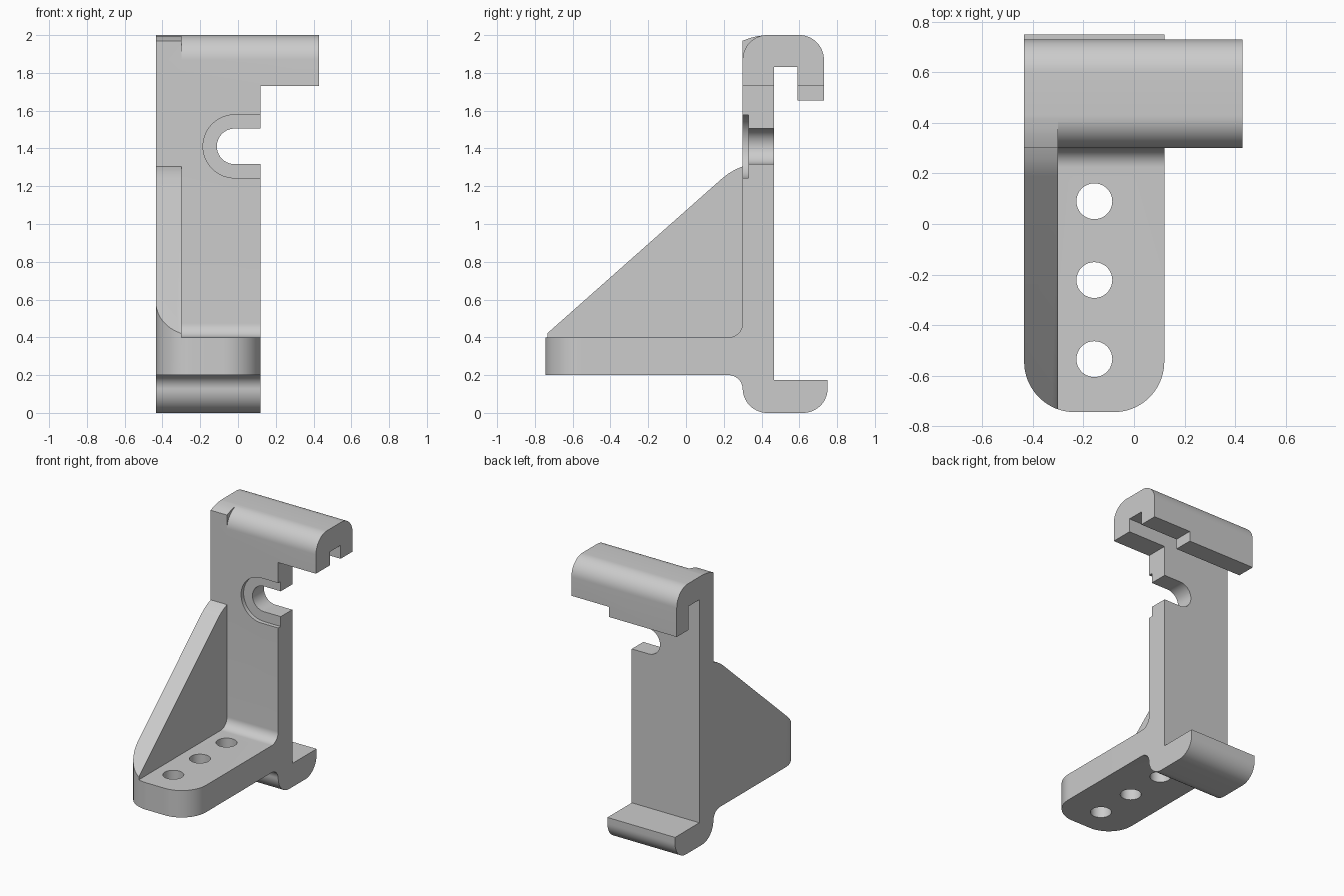
import bpy, bmesh
from math import cos, sin, radians
from mathutils import Vector

cube = bpy.data.objects.get("Cube")
if cube:
    bpy.data.objects.remove(cube, do_unlink=True)

grey = bpy.data.materials.new("plain grey")
grey.use_nodes = True
colour = (0.6, 0.6, 0.6, 1)
grey.diffuse_color = colour
grey.node_tree.nodes["Principled BSDF"].inputs["Base Color"].default_value = colour


def arc(cx, cy, r, a0, a1, n=14):
    """Points on a circle from angle a0 to a1 in degrees."""
    angles = [radians(a0 + (a1 - a0) * i / n) for i in range(n + 1)]
    return [(cx + r * cos(a), cy + r * sin(a)) for a in angles]


def prism(name, outline, axis, lo, hi):
    """Extrude a 2D outline along an axis; the outline uses the other two axes."""
    def place(u, v, w):
        return {"x": (w, u, v), "y": (u, w, v), "z": (u, v, w)}[axis]
    bm = bmesh.new()
    face = bm.faces.new([bm.verts.new(place(u, v, lo)) for u, v in outline])
    ext = bmesh.ops.extrude_face_region(bm, geom=[face])
    top = [g for g in ext["geom"] if isinstance(g, bmesh.types.BMVert)]
    bmesh.ops.translate(bm, verts=top, vec=Vector(place(0, 0, hi - lo)))
    bmesh.ops.recalc_face_normals(bm, faces=bm.faces)
    mesh = bpy.data.meshes.new(name)
    bm.to_mesh(mesh)
    bm.free()
    mesh.materials.append(grey)
    obj = bpy.data.objects.new(name, mesh)
    bpy.context.collection.objects.link(obj)
    return obj


def combine(target, tool, operation):
    """Apply a boolean and discard the tool."""
    mod = target.modifiers.new(operation, "BOOLEAN")
    mod.operation, mod.solver, mod.object = operation, "EXACT", tool
    bpy.context.view_layer.objects.active = target
    bpy.ops.object.modifier_apply(modifier=mod.name)
    bpy.data.objects.remove(tool, do_unlink=True)


LEFT, RIGHT, END = -0.435, 0.12, 0.43     # body sides and end of the upper hook
FRONT, BACK, TIP = 0.3, 0.465, -0.745     # upright faces and shelf tip

# Upright with shelf, lower foot and upper hook as one side profile
profile = (
    [(TIP, 0.2)]
    + arc(0.225, 0.125, 0.075, 90, 0)
    + arc(0.43, 0.13, 0.13, 180, 270)
    + arc(0.62, 0.13, 0.13, 270, 360)
    + [(0.75, 0.175), (BACK, 0.175), (BACK, 1.83), (0.59, 1.83), (0.59, 1.655), (0.73, 1.655)]
    + arc(0.6, 1.87, 0.13, 0, 90)
    + arc(0.43, 1.87, 0.13, 90, 180)
    + arc(0.225, 0.475, 0.075, 0, -90)
    + [(TIP, 0.4)]
)
bracket = prism("bracket", profile, "x", LEFT, END)

# Only the upper hook reaches past the body
combine(bracket, prism("side_cutter", [(-1, -1), (1, -1), (1, 1.73), (-1, 1.73)],
                       "x", RIGHT, 1), "DIFFERENCE")

# Diagonal rib
rib = ([(TIP, 0.3), (TIP, 0.4), (-0.73, 0.425), (0.19, 1.24)]
       + [(0.22, 1.264), (0.26, 1.288), (FRONT, 1.305), (0.4, 1.305), (0.4, 0.3)])
combine(bracket, prism("rib", rib, "x", LEFT, -0.3), "UNION")

# Raised corner in line with the rib
corner = [(FRONT, 1.8), (FRONT, 1.97), (0.34, 1.985), (0.38, 1.995), (0.43, 2), (0.43, 1.8)]
combine(bracket, prism("corner", corner, "x", LEFT, -0.3), "UNION")

# Rounded shelf corners
for side, sign in ((LEFT, 1), (RIGHT, -1)):
    cut = [(-0.2, -1), (-0.2, 0.2)] + arc(0.2, 0.2, 0.2, 180, 270, 20) + [(0.2, -1)]
    cut = [(side + sign * u, TIP + v) for u, v in cut]
    combine(bracket, prism("round_cutter", cut, "z", 0.1, 1.2), "DIFFERENCE")

# Shelf holes
for y in (0.09, -0.222, -0.535):
    combine(bracket, prism("hole_cutter", arc(-0.157, y, 0.071, 0, 350, 35), "z", 0.1, 0.6),
            "DIFFERENCE")

# Open slot through the upright, with a shallow recess around it
for radius, depth in ((0.167, 0.33), (0.094, 0.6)):
    slot = arc(-0.018, 1.411, radius, 90, 270, 28) + [(0.3, 1.411 - radius), (0.3, 1.411 + radius)]
    combine(bracket, prism("slot_cutter", slot, "y", 0.2, depth), "DIFFERENCE")

# Smooth the curved faces, keep the edges sharp
bpy.ops.object.select_all(action="DESELECT")
bracket.select_set(True)
bpy.context.view_layer.objects.active = bracket
bpy.ops.object.shade_smooth_by_angle(angle=radians(25))
